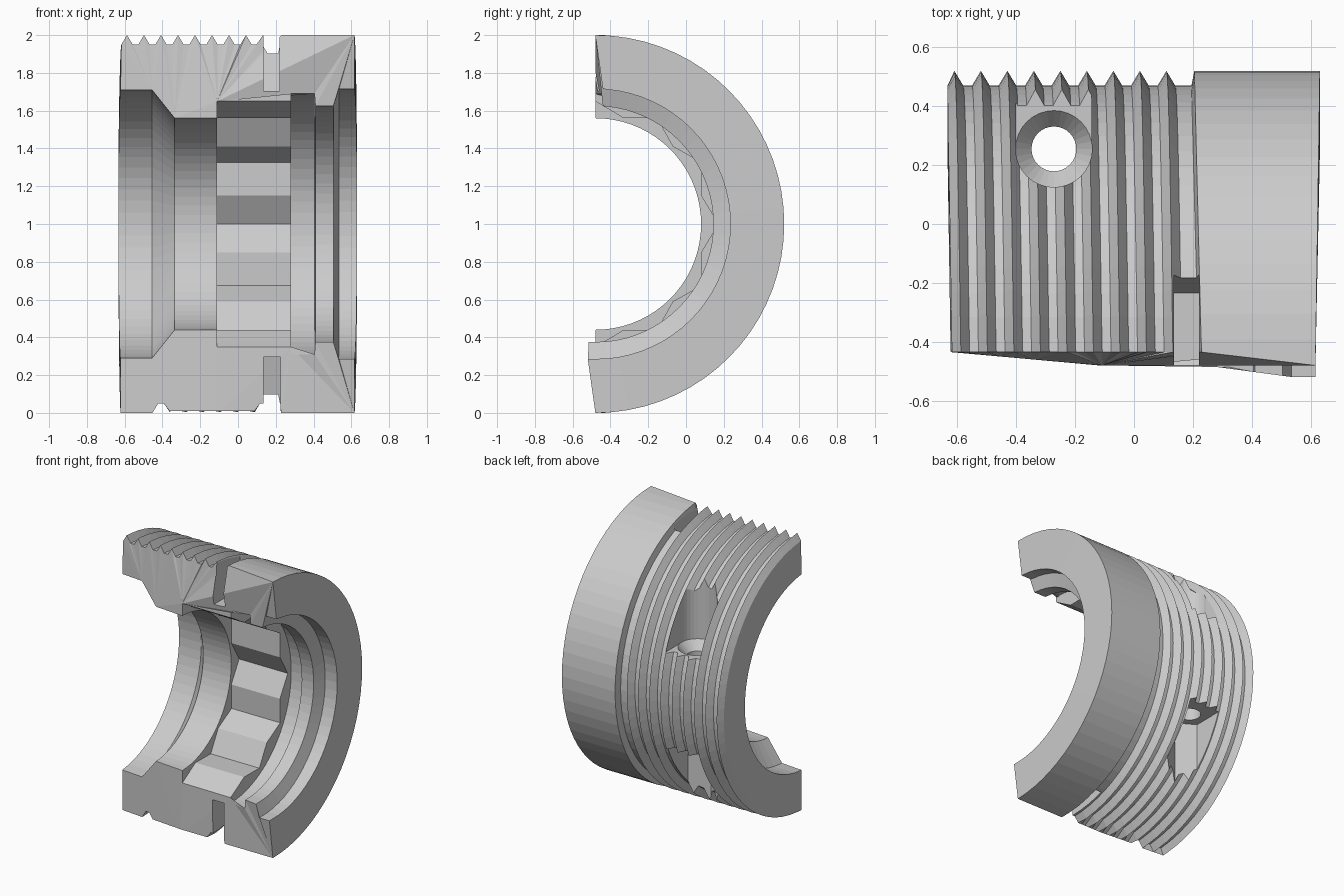
import bpy, bmesh
from math import sin, cos, pi, radians

if "Cube" in bpy.data.objects:
    bpy.data.objects.remove(bpy.data.objects["Cube"])

AXIS_Y, STEPS, PITCH = -0.48, 36, 0.09
ROOT, CREST, TURNS = 0.95, 1.0, 9

steel = bpy.data.materials.new("light_grey")
steel.use_nodes = True
grey = (0.6, 0.6, 0.6, 1)
steel.diffuse_color = grey
steel.node_tree.nodes["Principled BSDF"].inputs["Base Color"].default_value = grey


def make(name, bm):
    bmesh.ops.recalc_face_normals(bm, faces=bm.faces)
    mesh = bpy.data.meshes.new(name)
    bm.to_mesh(mesh)
    bm.free()
    mesh.materials.append(steel)
    ob = bpy.data.objects.new(name, mesh)
    bpy.context.collection.objects.link(ob)
    return ob


def socket_radius(t):
    # straight flats between the points of a twelve-point star
    a = t % (pi / 6)
    a = min(a, pi / 6 - a)
    h = pi / 12
    tip, dip = 0.65, 0.58
    return tip * dip * sin(h) / (tip * sin(a) + dip * sin(h - a))


def section(t):
    # closed outline (x, radius) of the half ring at angle t
    left, right = -0.622 - 0.011 * cos(t), 0.616 + 0.015 * cos(t)
    shift = PITCH * t / (2 * pi)
    outline = []
    for i in range(TURNS):
        x = -0.61 + i * PITCH + shift
        outline += [(x - 0.03, ROOT), (x, CREST), (x + 0.03, ROOT)]
    outline = [(max(x, left + 0.001 * i), r) for i, (x, r) in enumerate(outline)]
    collar = 0.205 + 0.025 * (1 - cos(t))
    s = socket_radius(t)
    outline += [(collar - 0.01, ROOT), (collar, CREST), (right, CREST)]
    # bore, from the collar end back to the threaded end
    outline += [(right, 0.715), (0.535, 0.715), (0.505, 0.625), (0.41, 0.625),
                (0.405, 0.69), (0.28, 0.69), (0.28, s), (-0.11, s),
                (-0.11, 0.56), (-0.335, 0.56), (-0.455, 0.71), (left, 0.71)]
    return outline


def end_offset(x, r, upper):
    # slight skew of the two cut faces
    lead = 0.045 * min(1, max(0, (-0.12 - x) / 0.5))
    tail = min(1, max(0, (x - 0.24) / 0.3))
    if upper:
        if x > 0.29:
            return 0.045 * (1 - tail) if r > 0.8 else 0.04
        return 0.045 if r > 0.8 else lead
    return lead - (0.04 * tail if r < 0.8 else 0)


# threaded half sleeve with collar and star socket
bm = bmesh.new()
rings = []
for k in range(STEPS + 1):
    t = -pi / 2 + pi * k / STEPS
    ring = []
    for x, r in section(t):
        y = AXIS_Y + r * cos(t)
        if k in (0, STEPS):
            if k == 0 and -0.37 < x < 0.1 and r > 0.9:
                r = 0.99
            y += end_offset(x, r, k == STEPS)
        ring.append(bm.verts.new((x, y, 1 + r * sin(t))))
    rings.append(ring)
for a, b in zip(rings, rings[1:]):
    for i in range(len(a)):
        j = (i + 1) % len(a)
        bm.faces.new((a[i], a[j], b[j], b[i]))
caps = [bm.faces.new(rings[0]), bm.faces.new(rings[-1])]
bmesh.ops.triangulate(bm, faces=caps)
sleeve = make("threaded_half_sleeve", bm)


def prism(name, points, x0, x1):
    # extrude a (y, z) outline along x
    bm = bmesh.new()
    face = bm.faces.new([bm.verts.new((x0, y, z)) for y, z in points])
    out = bmesh.ops.extrude_face_region(bm, geom=[face])["geom"]
    bmesh.ops.translate(bm, vec=(x1 - x0, 0, 0),
                        verts=[v for v in out if isinstance(v, bmesh.types.BMVert)])
    return make(name, bm)


def tube(name, r0, r1, z0, z1, sides):
    bm = bmesh.new()
    bmesh.ops.create_cone(bm, cap_ends=True, segments=sides, radius1=r0,
                          radius2=r1, depth=z1 - z0)
    bmesh.ops.translate(bm, vec=(-0.272, 0.255, (z0 + z1) / 2), verts=bm.verts)
    return make(name, bm)


def mirror_z(points):
    return [(y, 2 - z) for y, z in points]


notch = [(-0.7, 1.705), (-0.235, 1.705), (-0.13, 2.1), (-0.7, 2.1)]
ledge = [(0.26, 1.35), (0.7, 1.35), (0.7, 2.1), (0.26, 2.1)]
cutters = [
    prism("upper_notch_cutter", notch, 0.135, 0.22),
    prism("lower_notch_cutter", mirror_z(notch), 0.135, 0.225),
    tube("bolt_hole_cutter", 0.076, 0.076, 0.2, 1.8, 32),
    tube("bolt_seat_cutter", 0.07, 0.131, 1.28, 1.351, 32),
    tube("bolt_head_cutter", 0.13, 0.13, 1.35, 2.1, 32),
    prism("bolt_ledge_cutter", ledge, -0.4, -0.144),
    tube("nut_cutter", 0.15, 0.15, -0.1, 0.66, 6),
    prism("nut_ledge_cutter", [(y, z + 0.01) for y, z in mirror_z(ledge)], -0.4, -0.143),
]

# cut the notches and the bolt passage
bpy.context.view_layer.objects.active = sleeve
for cutter in cutters:
    cutter.hide_render = True
    mod = sleeve.modifiers.new(cutter.name, "BOOLEAN")
    mod.operation, mod.solver, mod.object = "DIFFERENCE", "EXACT", cutter
    bpy.ops.object.modifier_apply(modifier=mod.name)
    bpy.data.objects.remove(cutter)
